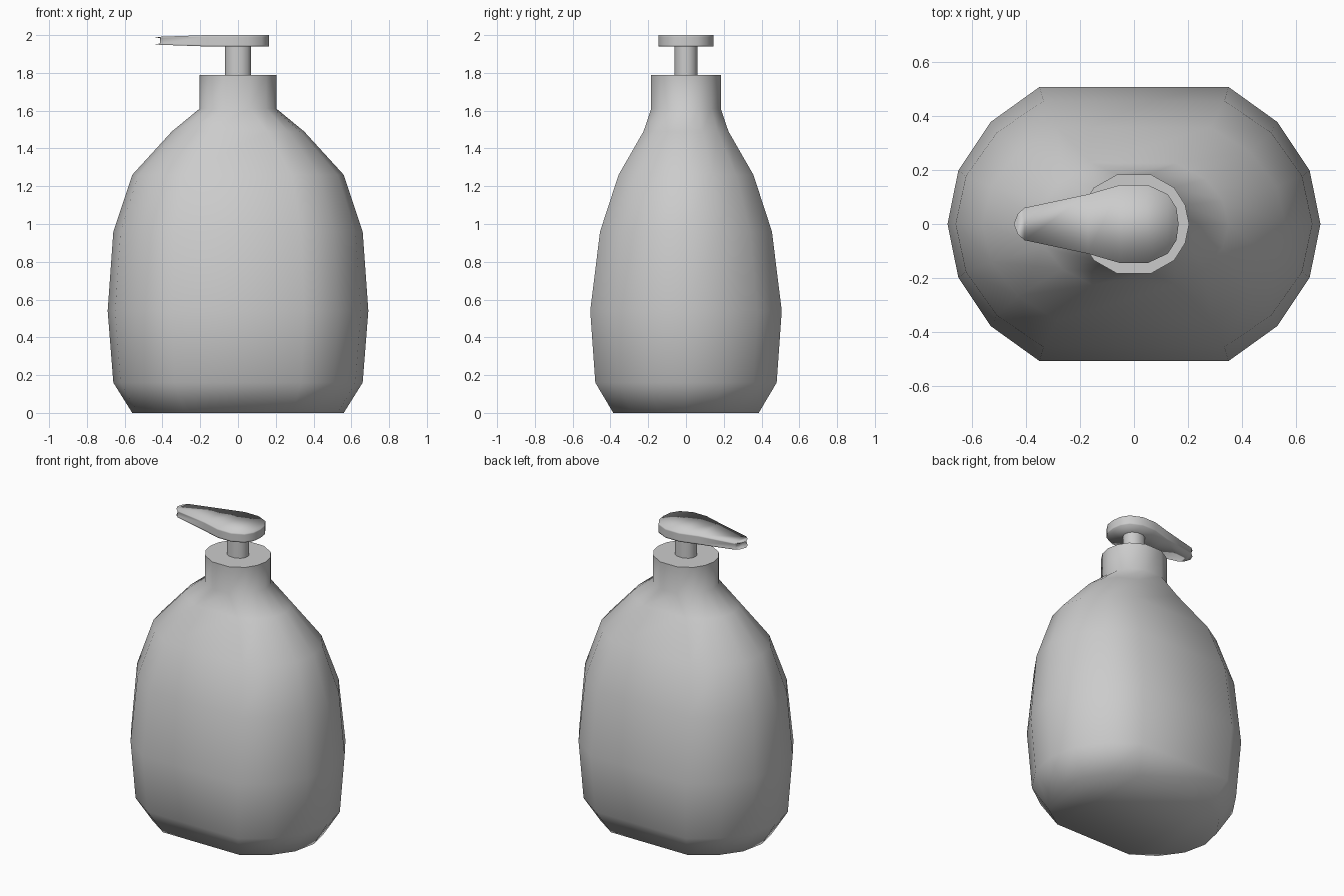
import bpy, bmesh, math

if "Cube" in bpy.data.objects:
    bpy.data.objects.remove(bpy.data.objects["Cube"])


def loft(name, rings, sharp_angle):
    """Skin rings made of mirrored (x, y, z) half outlines, close both ends with strips."""
    bm = bmesh.new()
    loops = []
    for half in rings:
        # first and last points lie on y = 0, the others are mirrored
        up = [bm.verts.new(p) for p in half]
        down = [bm.verts.new((x, -y, z)) for x, y, z in half[1:-1]]
        loops.append(up + down[::-1])
    n = len(loops[0])
    for a, b in zip(loops, loops[1:]):
        for i in range(n):
            j = (i + 1) % n
            bm.faces.new((a[i], a[j], b[j], b[i]))
    for ring in (loops[0], loops[-1]):
        for i in range(n // 2):
            quad = [ring[i], ring[i + 1], ring[-i - 1], ring[-i]]
            bm.faces.new(list(dict.fromkeys(quad)))
    bmesh.ops.recalc_face_normals(bm, faces=bm.faces)
    mesh = bpy.data.meshes.new(name)
    bm.to_mesh(mesh)
    bm.free()
    mesh.polygons.foreach_set("use_smooth", [True] * len(mesh.polygons))
    mesh.set_sharp_from_angle(angle=math.radians(sharp_angle))
    obj = bpy.data.objects.new(name, mesh)
    bpy.context.collection.objects.link(obj)
    return obj


# Quarter outlines (unit size): wide body section and rounder neck section
BODY = [(1, 0), (0.942, 0.39), (0.768, 0.745), (0.507, 1)]
NECK = [(1, 0), (0.93, 0.38), (0.73, 0.73), (0.30, 1)]


def section(z, hx, hy, blend):
    quarter = [((b[0] + (n[0] - b[0]) * blend) * hx,
                (b[1] + (n[1] - b[1]) * blend) * hy, z) for b, n in zip(BODY, NECK)]
    return quarter + [(-x, y, z) for x, y, z in reversed(quarter)]


# Bottle with shoulders and neck collar: z, half width, half depth, blend to neck
levels = [(0, 0.56, 0.385, 0), (0.16, 0.66, 0.48, 0), (0.54, 0.69, 0.507, 0),
          (0.96, 0.66, 0.455, 0), (1.26, 0.56, 0.357, 0), (1.49, 0.35, 0.225, 0.3),
          (1.61, 0.204, 0.184, 1), (1.79, 0.204, 0.184, 1)]
loft("bottle", [section(*lv) for lv in levels], 62)

# Pump stem
loft("pump_stem", [section(z, 0.07, 0.06, 1) for z in (1.78, 1.95)], 62)

# Pump head with tapering spout and recessed spout opening
HEAD = [(0.165, 0), (0.157, 0.06), (0.125, 0.11), (0.05, 0.145), (-0.05, 0.145),
        (-0.17, 0.11), (-0.405, 0.06), (-0.43, 0.038), (-0.445, 0)]


def head_ring(scale, recess):
    ring = []
    for x, y in HEAD:
        t = min(max((-x - 0.17) / 0.275, 0), 1)
        z = 1.97 + scale * (0.03 - 0.01 * t)
        ring.append((max(x, -0.412) if recess else x, y, z))
    return ring


loft("pump_head", [head_ring(-1, False), head_ring(-0.7, True),
                   head_ring(0.7, True), head_ring(1, False)], 95)
